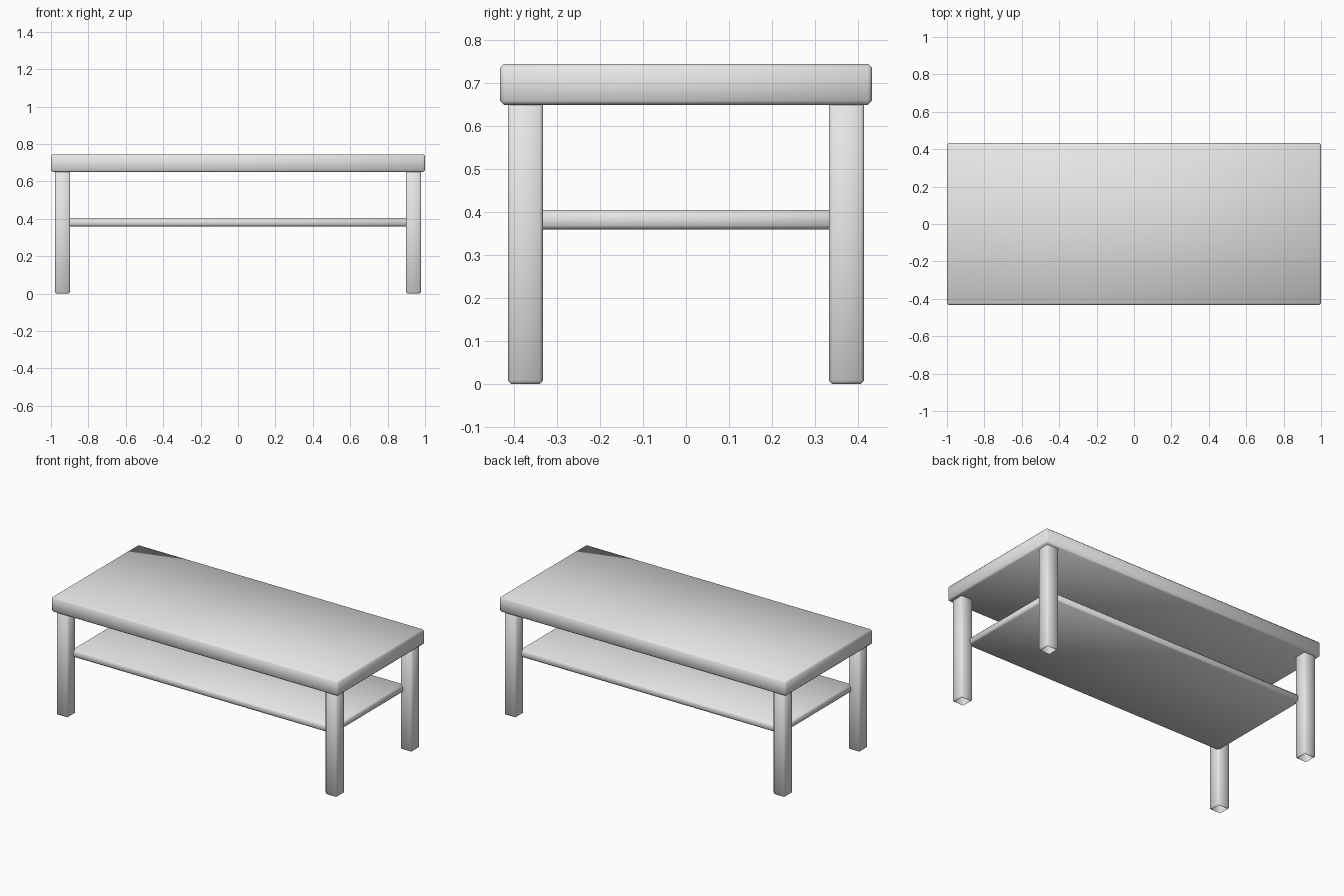
import bpy
import bmesh
from mathutils import Vector

cube = bpy.data.objects.get("Cube")
if cube:
    bpy.data.objects.remove(cube, do_unlink=True)

# Single colour for the whole table
grey = bpy.data.materials.new("light_grey")
grey.use_nodes = True
colour = (0.8, 0.8, 0.8, 1)
grey.diffuse_color = colour
grey.node_tree.nodes["Principled BSDF"].inputs["Base Color"].default_value = colour


def bevelled_box(name, low, high, bevel, open_bottom=False):
    """Smooth-shaded box between two corners with softened edges."""
    low, high = Vector(low), Vector(high)
    centre, size = (low + high) / 2, high - low
    bm = bmesh.new()
    bmesh.ops.create_cube(bm, size=1)
    bmesh.ops.scale(bm, vec=size, verts=bm.verts)
    bmesh.ops.bevel(bm, geom=bm.edges[:], offset=bevel, segments=1,
                    profile=0.5, affect='EDGES')
    bm.normal_update()
    if open_bottom:
        bottom = [f for f in bm.faces if f.normal.z < -0.99]
        bmesh.ops.delete(bm, geom=bottom, context='FACES_ONLY')
    for face in bm.faces:
        face.smooth = True
    mesh = bpy.data.meshes.new(name)
    bm.to_mesh(mesh)
    bm.free()
    mesh.materials.append(grey)
    obj = bpy.data.objects.new(name, mesh)
    obj.location = centre
    bpy.context.collection.objects.link(obj)
    return obj


# Thick top and thin lower shelf, whose corners sit inside the legs
bevelled_box("table_top", (-1, -0.433, 0.65), (1, 0.433, 0.745), 0.009)
bevelled_box("shelf", (-0.917, -0.357, 0.36), (0.917, 0.357, 0.405), 0.009)

# Four hollow-ended legs
for side, sx in (("left", 1), ("right", -1)):
    for end, sy in (("front", -1), ("back", 1)):
        x, y, half = sx * 0.938, sy * 0.374, 0.041
        bevelled_box(f"{end}_{side}_leg", (x - half, y - half, 0),
                     (x + half, y + half, 0.66), 0.008, open_bottom=True)
